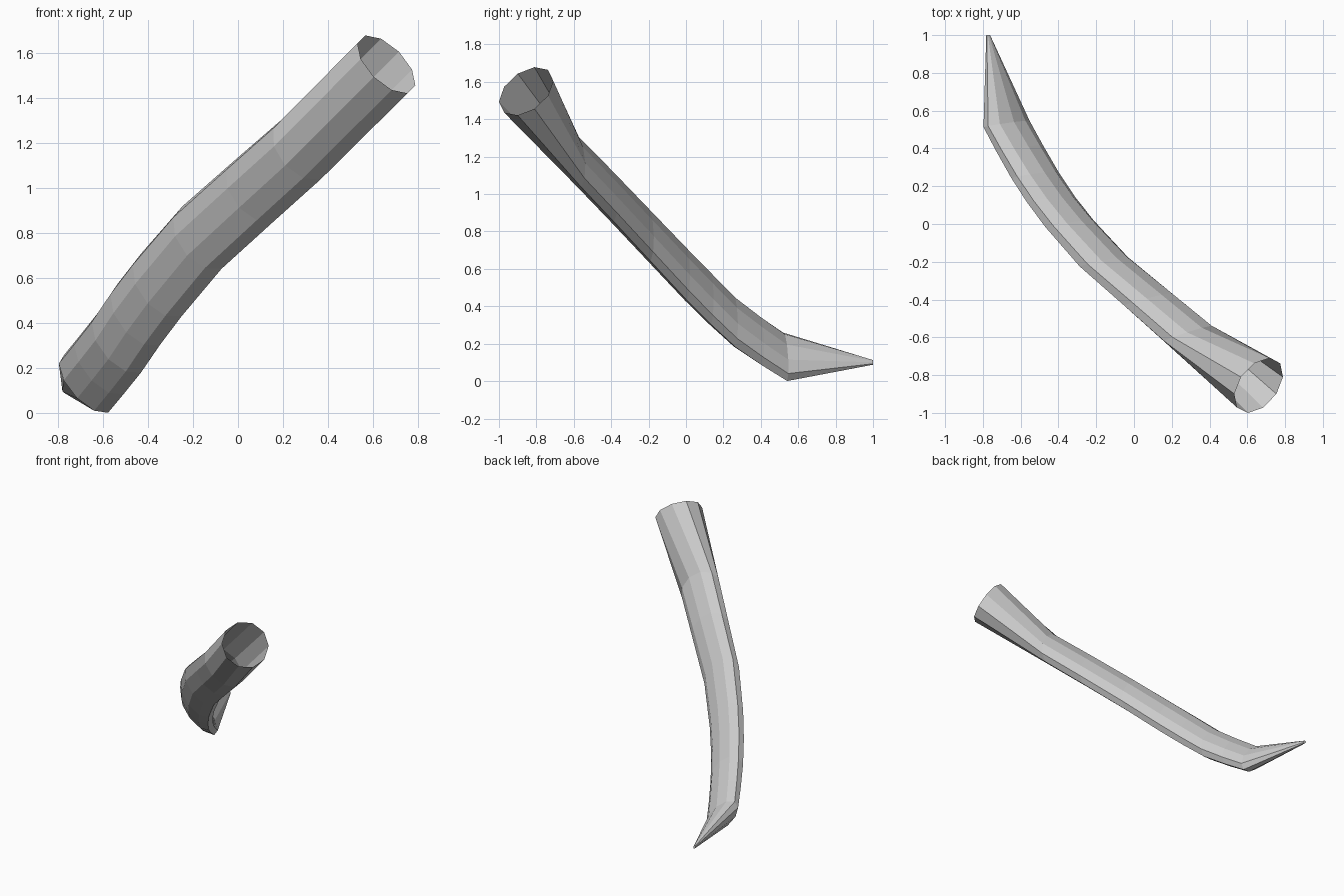
import bpy, bmesh, math
from mathutils import Vector

if "Cube" in bpy.data.objects:
    bpy.data.objects.remove(bpy.data.objects["Cube"])

SIDES = 10


def ring(bm, centre, u, v):
    """Ten-sided ellipse from a centre and two half-axis vectors."""
    verts = []
    for k in range(SIDES):
        a = math.radians(18) + k * math.tau / SIDES
        verts.append(bm.verts.new(centre + u * math.cos(a) + v * math.sin(a)))
    return verts


def bridge(bm, a, b):
    for k in range(SIDES):
        j = (k + 1) % SIDES
        bm.faces.new((a[k], a[j], b[j], b[k]))


# Centre line of the curved body, from the low back bend to the neck
path = [(-.675, .53, .13), (-.605, .40, .215), (-.525, .26, .315),
        (-.44, .13, .44), (-.34, 0, .57), (-.16, -.20, .78),
        (.075, -.40, .99), (.285, -.58, 1.175)]

# Half axes of the flattened section at the bend, middle and neck
axes = [(Vector((.115, .015, -.115)), Vector((.040, .010, .065))),
        (Vector((.115, .010, -.120)), Vector((.060, .015, .085))),
        (Vector((.110, .030, -.120)), Vector((.075, .030, .075)))]

bm = bmesh.new()

# Pointed tip
rings = [ring(bm, Vector((-.772, 1.0, .10)), Vector((.009, 0, -.010)), Vector((.005, 0, .008)))]

# Curved body
for i, p in enumerate(path):
    t = 2 * i / (len(path) - 1)
    s = min(int(t), 1)
    u, v = (axes[s][n].lerp(axes[s + 1][n], t - s) for n in (0, 1))
    rings.append(ring(bm, Vector(p), u, v))

# Round open mouth
rings.append(ring(bm, Vector((.66, -.855, 1.55)), Vector((.117, 0, -.117)), Vector((.056, .145, .056))))

for a, b in zip(rings, rings[1:]):
    bridge(bm, a, b)
bm.faces.new(rings[0])
bmesh.ops.recalc_face_normals(bm, faces=bm.faces)

mesh = bpy.data.meshes.new("curved_tube")
bm.to_mesh(mesh)
bm.free()
bpy.context.collection.objects.link(bpy.data.objects.new("curved_tube", mesh))
